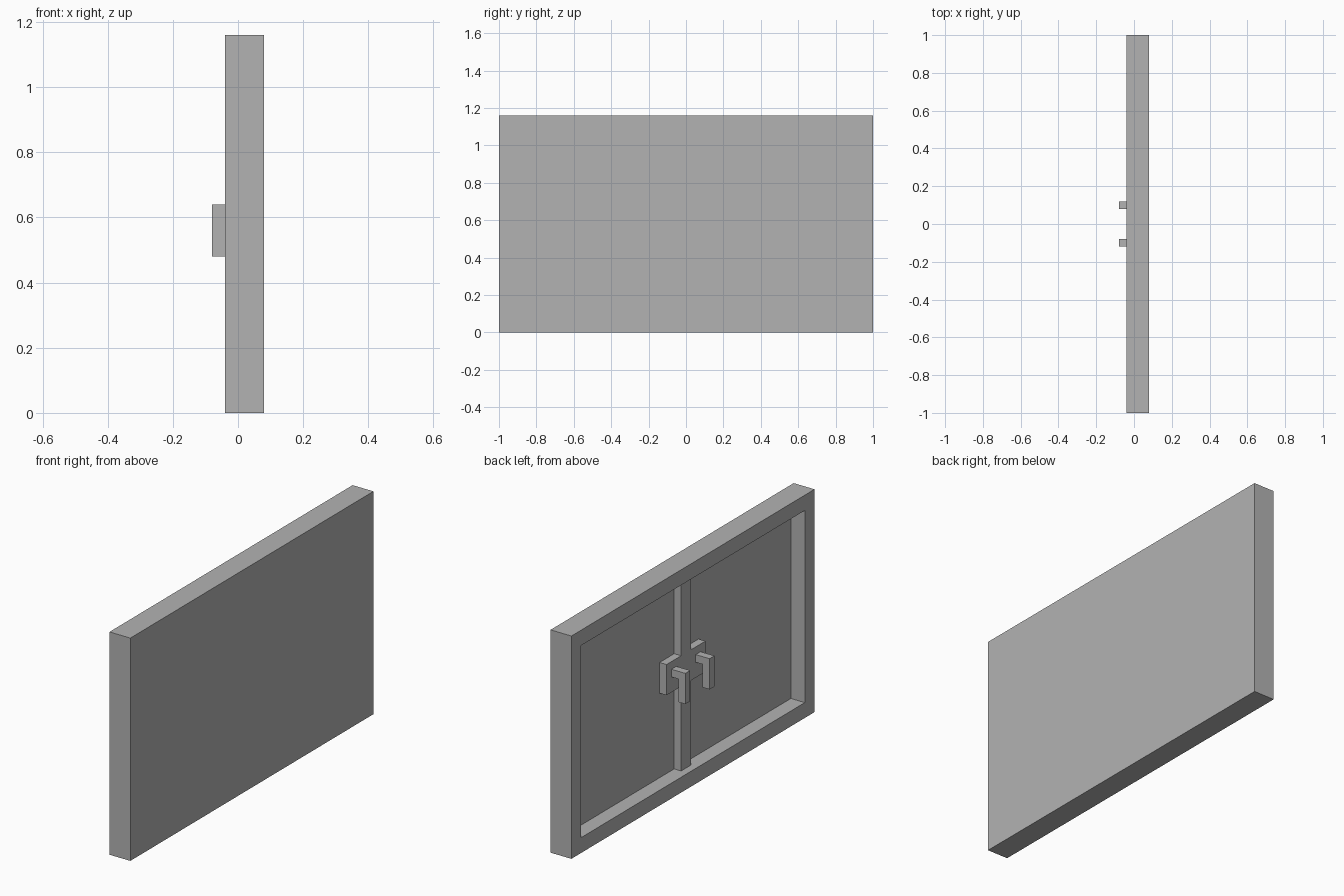
import bpy
import bmesh

cube = bpy.data.objects.get("Cube")
if cube:
    bpy.data.objects.remove(cube, do_unlink=True)

grey = bpy.data.materials.new("plain grey")
grey.use_nodes = True
colour = (0.45, 0.45, 0.45, 1)
grey.diffuse_color = colour
grey.node_tree.nodes["Principled BSDF"].inputs["Base Color"].default_value = colour


def finish(name, bm):
    bmesh.ops.recalc_face_normals(bm, faces=bm.faces)
    mesh = bpy.data.meshes.new(name)
    bm.to_mesh(mesh)
    bm.free()
    mesh.materials.append(grey)
    obj = bpy.data.objects.new(name, mesh)
    bpy.context.collection.objects.link(obj)
    return obj


def prism(name, profile, axis, start, end):
    """Extrude a flat outline along x (outline in y, z) or y (outline in x, z)."""
    bm = bmesh.new()
    place = (lambda a, b: (start, a, b)) if axis == "x" else (lambda a, b: (a, start, b))
    face = bm.faces.new([bm.verts.new(place(a, b)) for a, b in profile])
    out = bmesh.ops.extrude_face_region(bm, geom=[face])
    moved = [v for v in out["geom"] if isinstance(v, bmesh.types.BMVert)]
    step = (end - start, 0, 0) if axis == "x" else (0, end - start, 0)
    bmesh.ops.translate(bm, verts=moved, vec=step)
    return finish(name, bm)


# Framed panel: a slab whose -x side is inset and pushed in
height, border, recess = 1.16, 0.08, 0.08
bm = bmesh.new()
bmesh.ops.create_cube(bm, size=1)
bmesh.ops.scale(bm, verts=bm.verts, vec=(0.12, 2, height))
bmesh.ops.translate(bm, verts=bm.verts, vec=(0.02, 0, height / 2))
bm.normal_update()
side = min(bm.faces, key=lambda f: f.calc_center_median().x)
bmesh.ops.inset_region(bm, faces=[side], thickness=border, use_even_offset=True)
out = bmesh.ops.extrude_face_region(bm, geom=[side])
bmesh.ops.translate(bm, vec=(recess, 0, 0),
                    verts=[v for v in out["geom"] if isinstance(v, bmesh.types.BMVert)])
if side.is_valid:
    bmesh.ops.delete(bm, geom=[side], context="FACES_ONLY")
finish("framed_panel", bm)

# Centre bar with a wider lock plate, one cross-shaped outline
half = [(0.04, 0.08), (0.04, 0.52), (0.16, 0.52),
        (0.16, 0.68), (0.04, 0.68), (0.04, 1.08)]
outline = half + [(-y, z) for y, z in reversed(half)]
prism("centre_bar_and_plate", outline, "x", 0.04, 0.0)

# Pair of hooked handles: short arm, then a bar hanging down
hook = [(0, 0.60), (0, 0.64), (-0.08, 0.64),
        (-0.08, 0.48), (-0.04, 0.48), (-0.04, 0.60)]
for name, s in (("left_handle", 1), ("right_handle", -1)):
    prism(name, hook, "y", s * 0.08, s * 0.12)
